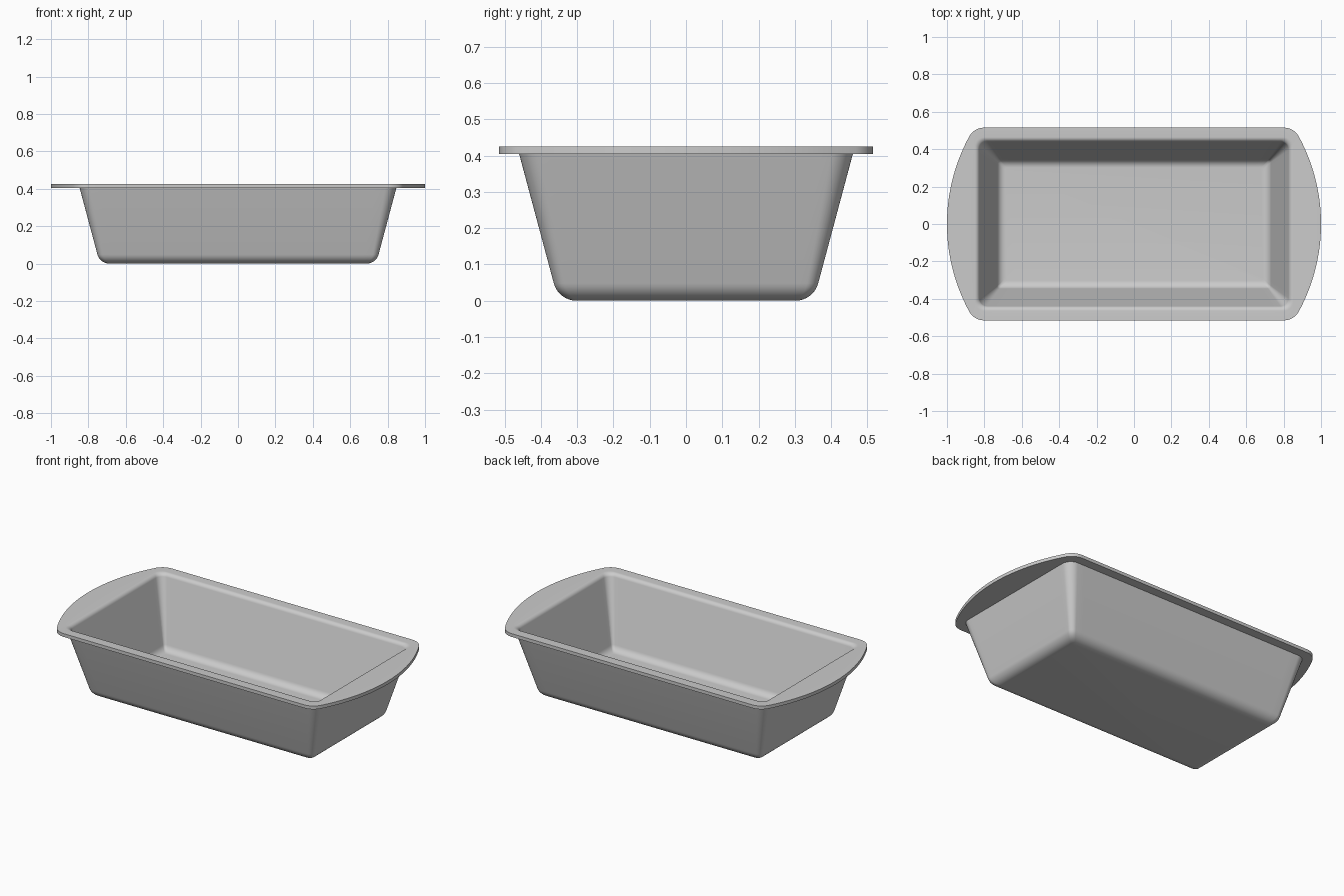
import bpy, bmesh, math

if "Cube" in bpy.data.objects:
    bpy.data.objects.remove(bpy.data.objects["Cube"])

SIDE, CORNER, FILLET = 16, 10, 8      # segments per half side, corner, fillet
SLOPE = math.radians(15)              # wall lean from vertical
H, RIM_Z, WALL = 0.425, 0.405, 0.02


def lerp(a, b, n):
    return [a + (b - a) * i / n for i in range(n + 1)]


def mirror_quadrant(q):
    """Turn a quarter outline from (x, 0) to (0, y) into a closed loop."""
    half = q + [(-x, y) for x, y in reversed(q[:-1])]
    return half + [(x, -y) for x, y in reversed(half[1:-1])]


def rounded_rect(hx, hy, r):
    q = [(hx, y) for y in lerp(0, hy - r, SIDE)]
    q += [(hx - r + r * math.cos(a), hy - r + r * math.sin(a))
          for a in lerp(0, math.pi / 2, CORNER)[1:]]
    q += [(x, hy) for x in lerp(hx - r, 0, SIDE)[1:]]
    return mirror_quadrant(q)


def rim_outline():
    """Straight long sides, bowed ends, rounded corners."""
    cx, big, r, hy = 0.02, 0.98, 0.09, 0.515
    fy = hy - r
    fx = cx + math.sqrt((big - r) ** 2 - fy ** 2)
    end = math.atan2(fy, fx - cx)
    q = [(cx + big * math.cos(a), big * math.sin(a)) for a in lerp(0, end, SIDE)]
    q += [(fx + r * math.cos(a), fy + r * math.sin(a))
          for a in lerp(end, math.pi / 2, CORNER)[1:]]
    q += [(x, hy) for x in lerp(fx, 0, SIDE)[1:]]
    return mirror_quadrant(q)


def wall_ring(offset, z, radius):
    """Ring of the pan wall, offset outward from the outer wall top edge."""
    return [(x, y, z) for x, y in
            rounded_rect(0.847 + offset, 0.46 + offset, max(radius + offset * 0.3, 0.012))]


def wall_offset(z):
    return -(RIM_Z - z) * math.tan(SLOPE)


def floor_fillet(z0, r, shift, radius):
    """Rings curving from the flat floor up into the sloped wall."""
    sweep = math.pi / 2 - SLOPE
    c = wall_offset(z0) + shift - r * math.tan(sweep / 2)
    return [wall_ring(c + r * math.sin(a), z0 + r - r * math.cos(a), radius)
            for a in lerp(0, sweep, FILLET)]


def lip_fillet(r, shift, radius):
    """Rings curving from the inner wall out onto the flat rim."""
    sweep = math.pi / 2 - SLOPE
    c = wall_offset(H) + shift + r * math.tan(sweep / 2)
    return [wall_ring(c - r * math.sin(a), H - r + r * math.cos(a), radius)
            for a in lerp(sweep, 0, FILLET)]


inner = -WALL / math.cos(SLOPE)
rim = rim_outline()
rings = floor_fillet(0, 0.065, 0, 0.06)                  # outer shell
rings.append(wall_ring(0, RIM_Z, 0.06))
rings.append([(x, y, RIM_Z) for x, y in rim])            # rim edge
rings.append([(x, y, H) for x, y in rim])
rings += reversed(lip_fillet(0.026, inner, 0.05))        # inner shell
rings += reversed(floor_fillet(WALL, 0.045, inner, 0.05))

bm = bmesh.new()
loops = [[bm.verts.new(p) for p in ring] for ring in rings]
n = len(loops[0])
for a, b in zip(loops, loops[1:]):
    for i in range(n):
        j = (i + 1) % n
        bm.faces.new((a[i], a[j], b[j], b[i]))
bm.faces.new(reversed(loops[0]))                         # underside
bm.faces.new(loops[-1])                                  # inside floor
bmesh.ops.recalc_face_normals(bm, faces=bm.faces)

mesh = bpy.data.meshes.new("loaf_pan")
bm.to_mesh(mesh)
bm.free()
pan = bpy.data.objects.new("loaf_pan", mesh)
bpy.context.collection.objects.link(pan)

metal = bpy.data.materials.new("grey_metal")
metal.diffuse_color = (0.6, 0.6, 0.6, 1)
metal.use_nodes = True
metal.node_tree.nodes["Principled BSDF"].inputs["Base Color"].default_value = metal.diffuse_color
mesh.materials.append(metal)

bpy.context.view_layer.objects.active = pan
pan.select_set(True)
bpy.ops.object.shade_smooth_by_angle(angle=math.radians(30))
